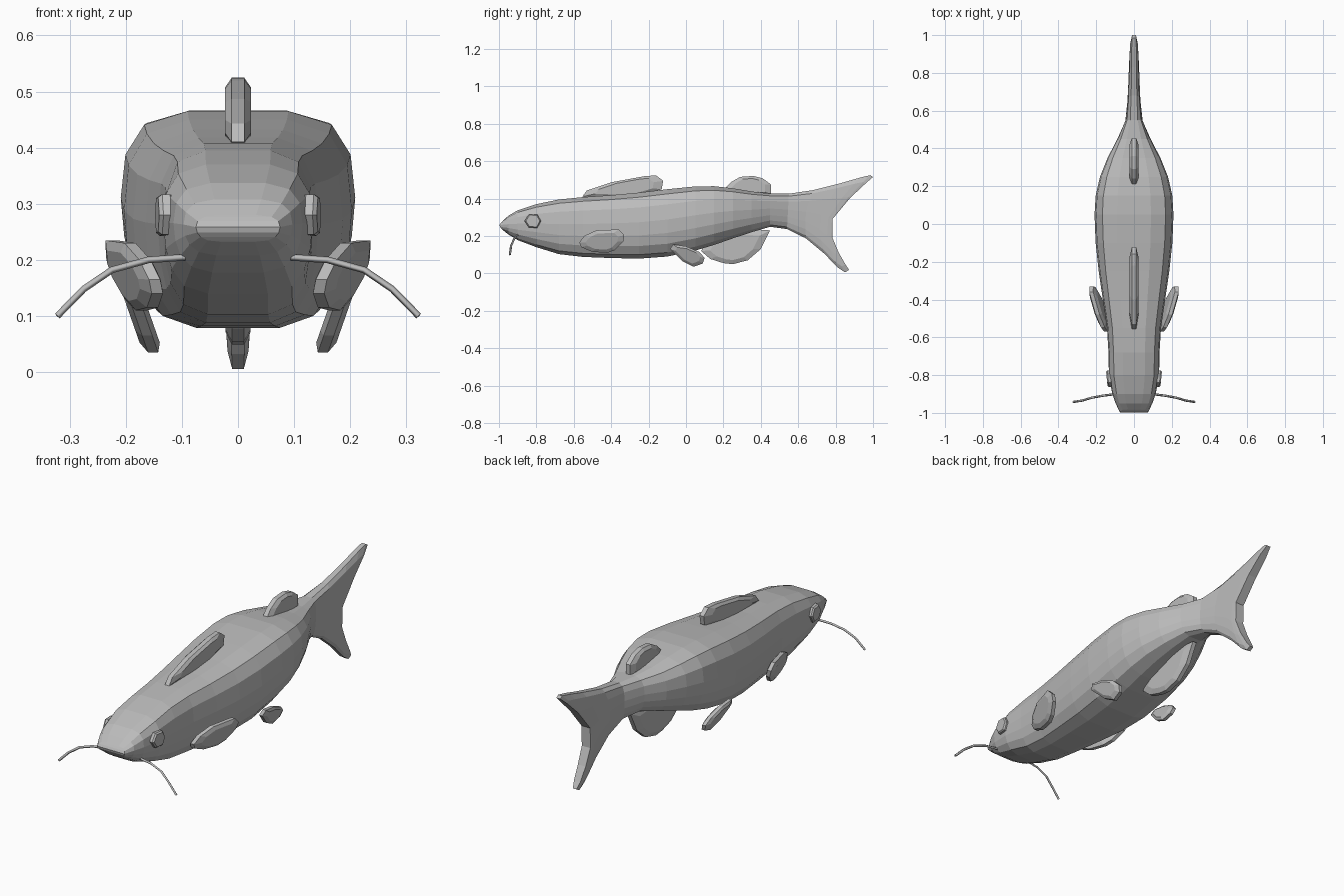
import bpy, bmesh
from mathutils import Vector

if "Cube" in bpy.data.objects:
    bpy.data.objects.remove(bpy.data.objects["Cube"])

grey = bpy.data.materials.new("fish grey")
grey.diffuse_color = (0.5, 0.5, 0.5, 1)
grey.use_nodes = True
grey.node_tree.nodes["Principled BSDF"].inputs["Base Color"].default_value = grey.diffuse_color


def make(name, bm):
    bmesh.ops.recalc_face_normals(bm, faces=bm.faces)
    me = bpy.data.meshes.new(name)
    bm.to_mesh(me)
    bm.free()
    me.materials.append(grey)
    ob = bpy.data.objects.new(name, me)
    bpy.context.collection.objects.link(ob)
    return ob


# Half cross-section: width fraction, height from -1 (belly) to 1 (back)
SECTION = [(.43, 1), (.8, .86), (.96, .55), (1, .1), (.97, -.3),
           (.89, -.62), (.72, -.88), (.4, -1)]

# Rings: back y, back z, belly y, belly z, half width, forward bow of the middle
RINGS = [(-.98, .28, -.98, .232, .075, -.018), (-.95, .308, -.95, .208, .097, 0),
         (-.9, .337, -.9, .178, .115, 0), (-.8, .37, -.8, .14, .133, 0),
         (-.68, .395, -.68, .103, .135, 0), (-.55, .408, -.55, .088, .143, 0),
         (-.4, .418, -.4, .082, .165, 0), (-.25, .432, -.25, .079, .187, 0),
         (-.1, .45, -.1, .09, .203, 0), (.05, .465, .05, .122, .209, 0),
         (.15, .466, .15, .152, .203, 0), (.25, .455, .25, .187, .18, 0),
         (.35, .438, .35, .22, .14, 0), (.45, .427, .45, .249, .088, 0),
         (.55, .426, .54, .237, .046, 0), (.68, .445, .64, .188, .035, -.02),
         (.83, .483, .74, .105, .03, -.07), (.93, .512, .81, .032, .028, -.12),
         (.985, .525, .85, .006, .026, -.15), (1, .515, .872, .018, .024, -.165)]


def build_body():
    bm = bmesh.new()
    loops = []
    for yt, zt, yb, zb, w, bow in RINGS:
        half = []
        for f, v in SECTION:
            t = (v + 1) / 2
            y = yb + (yt - yb) * t + bow * (1 - abs(v) ** 1.4)
            half.append((f * w, y, zb + (zt - zb) * t))
        pts = half + [(-x, y, z) for x, y, z in reversed(half)]
        loops.append([bm.verts.new(p) for p in pts])
    n = len(loops[0])
    for a, b in zip(loops, loops[1:]):
        for i in range(n):
            j = (i + 1) % n
            bm.faces.new((a[i], a[j], b[j], b[i]))
    # Snout and forked tail edge closed with left-to-right strips
    for ring in (loops[0], loops[-1]):
        for i in range(n // 2 - 1):
            bm.faces.new((ring[i], ring[i + 1], ring[n - 2 - i], ring[n - 1 - i]))
    return make("body_and_tail", bm)


def fin(name, outline, thick, place, inset=.72, rim=.5):
    """Slab from a (y, z) outline with a bevelled rim; place(y, z) gives the centre x."""
    bm = bmesh.new()
    cy = sum(p[0] for p in outline) / len(outline)
    cz = sum(p[1] for p in outline) / len(outline)
    layers = []
    for x, s in ((-thick, inset), (-thick * rim, 1), (thick * rim, 1), (thick, inset)):
        ring = []
        for y, z in outline:
            yy, zz = cy + (y - cy) * s, cz + (z - cz) * s
            ring.append(bm.verts.new((place(yy, zz) + x, yy, zz)))
        layers.append(ring)
    n = len(outline)
    for a, b in zip(layers, layers[1:]):
        for i in range(n):
            j = (i + 1) % n
            bm.faces.new((a[i], a[j], b[j], b[i]))
    bm.faces.new(layers[0])
    bm.faces.new(layers[-1])
    return make(name, bm)


def mirrored(ob):
    m = ob.modifiers.new("mirror", 'MIRROR')
    m.use_axis[0] = True
    return ob


build_body()

# Fins on the centre line
middle = lambda y, z: 0
fin("front_dorsal_fin", [(-.555, .41), (-.53, .443), (-.4, .487), (-.22, .52), (-.16, .524),
                         (-.122, .495), (-.13, .45), (-.3, .40)], .023, middle)
fin("rear_dorsal_fin", [(.2, .445), (.24, .488), (.29, .516), (.36, .521), (.41, .508),
                        (.455, .475), (.455, .42), (.32, .41)], .023, middle)
fin("anal_fin", [(.08, .12), (.13, .077), (.2, .055), (.25, .049), (.33, .07),
                 (.4, .13), (.45, .23), (.3, .24), (.12, .18)], .022, middle)

# Paired fins
mirrored(fin("pectoral_fin", [(-.57, .165), (-.545, .2), (-.48, .23), (-.36, .235), (-.33, .205),
                              (-.335, .17), (-.38, .125), (-.42, .11), (-.5, .115), (-.56, .14)],
             .02, lambda y, z: .15 + (y + .57) * .27 + (z - .17) * .3))
mirrored(fin("pelvic_fin", [(-.085, .13), (-.07, .155), (0, .145), (.07, .115), (.1, .083),
                            (.09, .053), (.04, .035), (-.02, .065)],
             .018, lambda y, z: .16 + (z - .06) * .35))

# Six-sided eyes
mirrored(fin("eye", [(-.863, .28), (-.84, .317), (-.795, .315), (-.775, .28),
                     (-.795, .243), (-.84, .245)],
             .014, lambda y, z: .13 + (y + .82) * .1, inset=.85))

# Whiskers: thin tapering tubes
curve = bpy.data.curves.new("whisker", 'CURVE')
curve.dimensions = '3D'
curve.bevel_depth = .006
curve.bevel_resolution = 0
curve.use_fill_caps = True
path = [(.09, -.9, .205), (.16, -.908, .2), (.225, -.92, .182), (.275, -.935, .148), (.322, -.942, .1)]
sp = curve.splines.new('POLY')
sp.points.add(len(path) - 1)
for p, co in zip(sp.points, path):
    p.co = (*co, 1)
tmp = bpy.data.objects.new("whisker_path", curve)
bpy.context.collection.objects.link(tmp)
bpy.context.view_layer.update()
me = bpy.data.meshes.new_from_object(tmp.evaluated_get(bpy.context.evaluated_depsgraph_get()))
bpy.data.objects.remove(tmp)
me.materials.clear()
me.materials.append(grey)
whisker = bpy.data.objects.new("whisker", me)
bpy.context.collection.objects.link(whisker)
mirrored(whisker)
